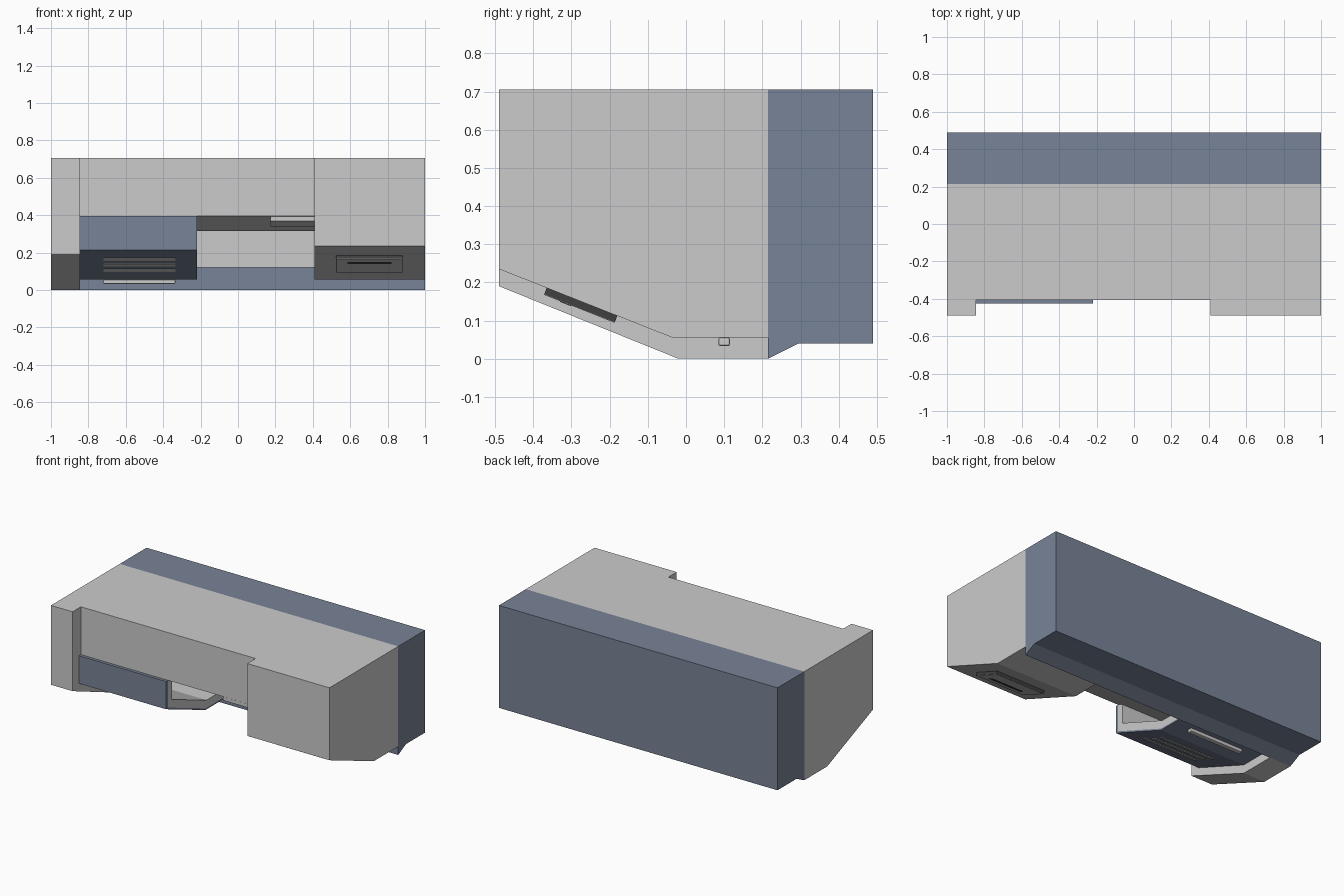
import bpy, bmesh

if "Cube" in bpy.data.objects:
    bpy.data.objects.remove(bpy.data.objects["Cube"])

def material(name, rgb):
    m = bpy.data.materials.new(name)
    m.diffuse_color = (*rgb, 1)
    m.use_nodes = True
    m.node_tree.nodes["Principled BSDF"].inputs["Base Color"].default_value = m.diffuse_color
    return m

navy = material("navy", (0.19, 0.23, 0.31))
black = material("black", (0.05, 0.05, 0.05))

def extrude_x(name, profile, x0, x1, mat=None, bevel=0):
    """Solid made from a (y, z) profile swept between two x positions."""
    bm = bmesh.new()
    face = bm.faces.new([bm.verts.new((x0, y, z)) for y, z in profile])
    res = bmesh.ops.extrude_face_region(bm, geom=[face])
    verts = [v for v in res["geom"] if isinstance(v, bmesh.types.BMVert)]
    bmesh.ops.translate(bm, verts=verts, vec=(x1 - x0, 0, 0))
    bmesh.ops.recalc_face_normals(bm, faces=bm.faces[:])
    mesh = bpy.data.meshes.new(name)
    bm.to_mesh(mesh)
    bm.free()
    ob = bpy.data.objects.new(name, mesh)
    bpy.context.collection.objects.link(ob)
    if mat:
        mesh.materials.append(mat)
    if bevel:
        mod = ob.modifiers.new("bevel", "BEVEL")
        mod.width, mod.segments = bevel, 2
    return ob

def slope_slab(name, x0, x1, y0, y1, corner, inner, outer, mat=None):
    """Flat slab on a sloped underside that rises forward from corner (y, z)."""
    def pt(y, off):
        return (y - 0.368 * off, corner[1] + (corner[0] - y) * 0.3956 - 0.93 * off)
    return extrude_x(name, [pt(y0, inner), pt(y1, inner), pt(y1, outer), pt(y0, outer)],
                     x0, x1, mat)

TOP, SPLIT = 0.705, 0.215

# Rear block
extrude_x("rear_block", [(SPLIT, TOP), (0.49, TOP), (0.49, 0.04), (0.295, 0.04), (SPLIT, 0)],
          -1, 1, navy)

# End sections with raked undersides
extrude_x("left_end", [(-0.49, TOP), (-0.49, 0.19), (-0.02, 0), (SPLIT, 0), (SPLIT, TOP)],
          -1, -0.845)
extrude_x("right_end", [(-0.49, TOP), (-0.49, 0.235), (-0.035, 0.055), (SPLIT, 0.055),
                        (SPLIT, TOP)], 0.41, 1)

# Centre hood with hanging lip, hollow underneath
extrude_x("centre_hood", [(-0.405, TOP), (-0.405, 0.395), (-0.2, 0.315), (-0.2, 0.42),
                          (0.18, 0.42), (0.18, 0.12), (SPLIT, 0.12), (SPLIT, TOP)],
          -0.845, 0.41)
extrude_x("lip_block", [(-0.404, 0.394), (-0.404, 0.37), (-0.33, 0.34), (-0.26, 0.34)],
          0.175, 0.41)

# Lower module: navy skin with grey lining
extrude_x("module_skin", [(-0.425, 0.395), (-0.425, 0.215), (-0.02, 0.055), (SPLIT, 0.055),
                          (SPLIT, 0.065), (-0.018, 0.065), (-0.405, 0.218), (-0.405, 0.395)],
          -0.845, -0.22, navy)
extrude_x("module_lining", [(-0.405, 0.395), (-0.405, 0.218), (-0.018, 0.065), (SPLIT, 0.065),
                            (SPLIT, 0.115), (-0.008, 0.115), (-0.365, 0.255), (-0.365, 0.379)],
          -0.845, -0.22)

# Module grille strips and rear bar
for i in range(3):
    y = -0.298 + i * 0.0755
    slope_slab(f"grille_strip_{i + 1}", -0.72, -0.335, y - 0.017, y + 0.017,
               (-0.02, 0.055), -0.002, 0.003)
extrude_x("underside_bar", [(0.085, 0.056), (0.085, 0.033), (0.115, 0.033), (0.115, 0.056)],
          -0.72, -0.335, bevel=0.005)

# Vent plate under the right end
base = (-0.035, 0.055)
slope_slab("vent_plate", 0.525, 0.88, -0.365, -0.18, base, -0.002, 0.018, black)
slope_slab("vent_cover", 0.526, 0.879, -0.364, -0.181, base, 0.017, 0.0195)
slope_slab("vent_slot", 0.585, 0.82, -0.322, -0.294, base, 0.018, 0.021, black)
